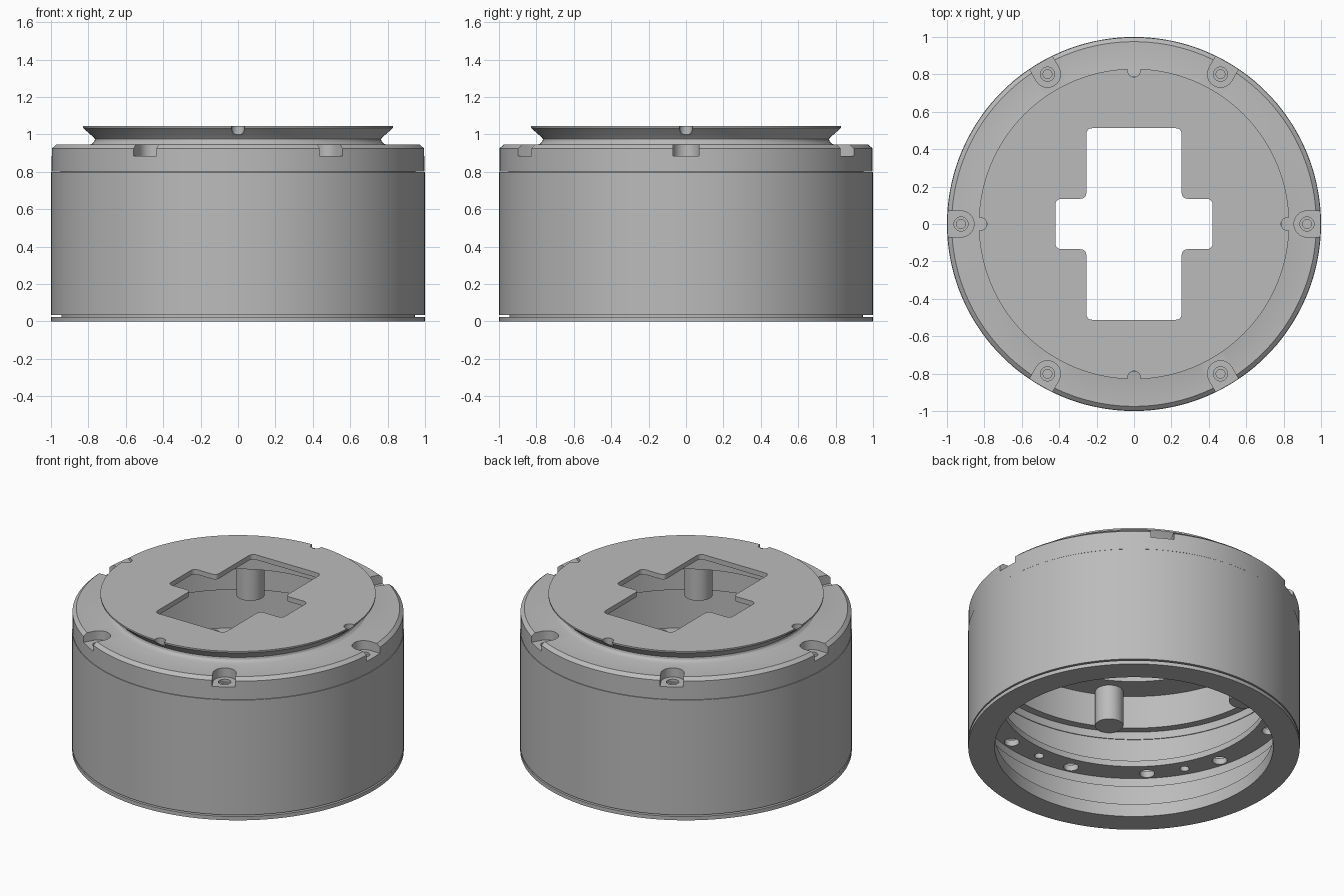
import bpy
import bmesh
from math import cos, sin, pi, radians
from mathutils import Matrix, Vector

if "Cube" in bpy.data.objects:
    bpy.data.objects.remove(bpy.data.objects["Cube"])

SEGMENTS = 144

grey = bpy.data.materials.new("plain grey")
grey.use_nodes = True
grey.diffuse_color = (0.5, 0.5, 0.5, 1)
grey.node_tree.nodes["Principled BSDF"].inputs["Base Color"].default_value = (0.5, 0.5, 0.5, 1)


def finish(name, bm):
    bmesh.ops.recalc_face_normals(bm, faces=bm.faces)
    mesh = bpy.data.meshes.new(name)
    bm.to_mesh(mesh)
    bm.free()
    mesh.materials.append(grey)
    obj = bpy.data.objects.new(name, mesh)
    bpy.context.collection.objects.link(obj)
    return obj


def lathe(name, profile):
    """Turn a closed (radius, height) outline into a ring."""
    bm = bmesh.new()
    rings = []
    for i in range(SEGMENTS):
        a = 2 * pi * i / SEGMENTS
        rings.append([bm.verts.new((r * cos(a), r * sin(a), z)) for r, z in profile])
    n = len(profile)
    for i in range(SEGMENTS):
        here, there = rings[i], rings[(i + 1) % SEGMENTS]
        for j in range(n):
            k = (j + 1) % n
            bm.faces.new((here[j], there[j], there[k], here[k]))
    return finish(name, bm)


def polar(r, degrees):
    return Vector((r * cos(radians(degrees)), r * sin(radians(degrees))))


def circle(r, degrees, radius, steps=24):
    centre = polar(r, degrees)
    return [centre + polar(radius, 360 * i / steps) for i in range(steps)]


def slot(r, degrees, half_width):
    """U-shaped outline, round towards the axis and open outwards."""
    arc = [Vector((r, 0)) + polar(half_width, 90 + 15 * i) for i in range(13)]
    points = arc + [Vector((r + 0.2, -half_width)), Vector((r + 0.2, half_width))]
    turn = Matrix.Rotation(radians(degrees), 2)
    return [turn @ p for p in points]


def prisms(name, outlines, z0, z1, rounding=0):
    """Extrude flat outlines between two heights."""
    bm = bmesh.new()
    for outline in outlines:
        bm.faces.new([bm.verts.new((p[0], p[1], z0)) for p in outline])
    if rounding:
        bmesh.ops.bevel(bm, geom=bm.verts[:], offset=rounding, segments=5,
                        profile=0.5, affect='VERTICES')
    result = bmesh.ops.extrude_face_region(bm, geom=bm.faces[:])
    top = [v for v in result["geom"] if isinstance(v, bmesh.types.BMVert)]
    bmesh.ops.translate(bm, verts=top, vec=(0, 0, z1 - z0))
    return finish(name, bm)


def combine(target, tool, operation='DIFFERENCE'):
    mod = target.modifiers.new("combine", 'BOOLEAN')
    mod.operation = operation
    mod.solver = 'EXACT'
    mod.object = tool
    tool.hide_render = True
    bpy.context.view_layer.objects.active = target
    bpy.ops.object.modifier_apply(modifier=mod.name)
    bpy.data.objects.remove(tool)


screw_angles = range(0, 360, 60)

# Bottom ring with a raised lip that plugs into the shell
base = lathe("base_ring", [(0.84, 0), (1, 0), (1, 0.025), (0.945, 0.025),
                           (0.945, 0.085), (0.84, 0.085)])

# Outer shell with an inner mounting flange
shell = lathe("outer_shell", [
    (0.945, 0.035), (1, 0.035), (1, 0.8), (0.95, 0.8), (0.95, 0.6), (0.955, 0.6),
    (0.955, 0.37), (0.81, 0.37), (0.81, 0.33), (0.955, 0.33), (0.955, 0.27),
    (0.945, 0.27)])
combine(shell, prisms("flange_holes", [circle(0.9, a, 0.045) for a in range(15, 360, 30)],
                      0.3, 0.4))
combine(shell, prisms("flange_pin_holes", [circle(0.89, a, 0.028) for a in range(30, 360, 60)],
                      0.3, 0.4))

# Cap with chamfered shoulder, flared neck and flat top plate
cap = lathe("cap", [
    (0.9, 0.65), (0.95, 0.65), (0.95, 0.802), (0.998, 0.802), (0.998, 0.925),
    (0.975, 0.945), (0.795, 0.945), (0.78, 0.95), (0.768, 0.962), (0.765, 0.975),
    (0.772, 0.985), (0.825, 1.03), (0.83, 1.035), (0.83, 1.045),
    (0.1, 1.045), (0.1, 1.012), (0.72, 1.012), (0.72, 0.87), (0.9, 0.87)])
combine(cap, prisms("screw_bosses", [circle(0.86, a, 0.085, 40) for a in screw_angles],
                    0.635, 0.88), 'UNION')

# Cross-shaped opening in the top plate
quarter = [(0.42, 0.135), (0.255, 0.135), (0.255, 0.512)]
cross = []
for sx, sy in ((1, 1), (-1, 1), (-1, -1), (1, -1)):
    corner = [(sx * x, sy * y) for x, y in quarter]
    cross += corner if sx * sy > 0 else corner[::-1]
combine(cap, prisms("cross_cutter", [cross], 0.98, 1.1, rounding=0.03))

# Screw pockets with stepped holes, and alignment notches on the top rim
combine(cap, prisms("pockets", [slot(0.925, a, 0.07) for a in screw_angles], 0.885, 1.0))
combine(cap, prisms("head_recesses", [circle(0.925, a, 0.038) for a in screw_angles],
                    0.868, 0.9))
combine(cap, prisms("screw_holes", [circle(0.925, a, 0.024) for a in screw_angles],
                    0.81, 0.88))
combine(cap, prisms("rim_notches", [slot(0.82, a, 0.034) for a in range(0, 360, 90)],
                    1.0, 1.1))

# Smooth round walls, crisp edges
bpy.ops.object.select_all(action='DESELECT')
for obj in (base, shell, cap):
    obj.select_set(True)
bpy.context.view_layer.objects.active = cap
bpy.ops.object.shade_smooth_by_angle(angle=radians(25))
